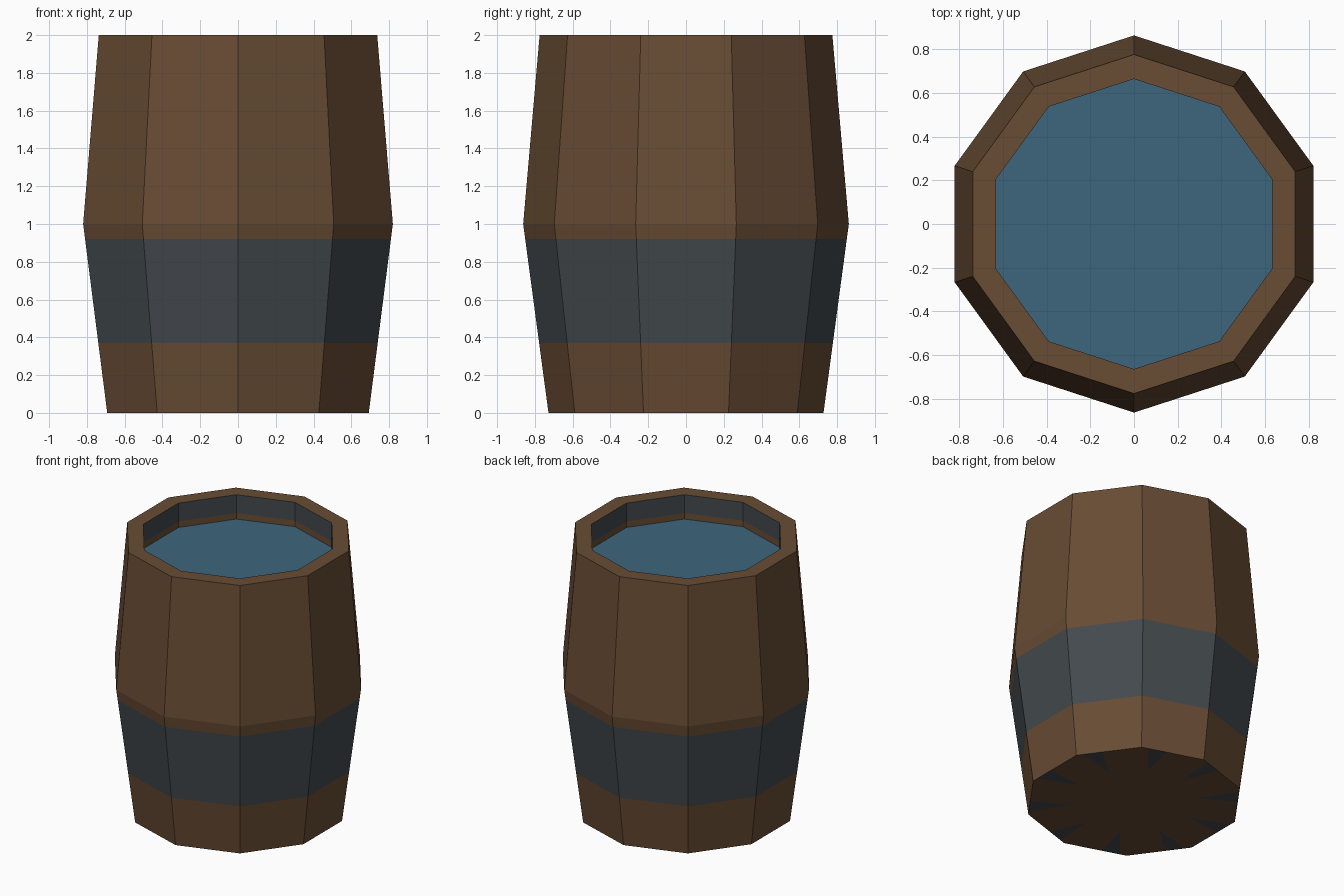
import bpy
import bmesh
from math import cos, sin, tau, pi
from mathutils import Vector

cube = bpy.data.objects.get("Cube")
if cube:
    bpy.data.objects.remove(cube, do_unlink=True)

SIDES = 10


def material(name, rgb):
    mat = bpy.data.materials.new(name)
    mat.use_nodes = True
    color = (*rgb, 1.0)
    mat.diffuse_color = color
    bsdf = next(n for n in mat.node_tree.nodes if n.type == "BSDF_PRINCIPLED")
    bsdf.inputs["Base Color"].default_value = color
    bsdf.inputs["Roughness"].default_value = 0.9
    return mat


wood = material("brown wood", (0.138, 0.072, 0.034))
iron = material("dark iron", (0.056, 0.067, 0.075))
water_blue = material("water blue", (0.048, 0.130, 0.202))
WOOD, IRON = 0, 1


def ring(radius, z):
    """Corner points of one ten-sided ring, with a corner facing the front."""
    return [Vector((radius * cos(a), radius * sin(a), z))
            for a in (-pi / 2 + tau * k / SIDES for k in range(SIDES))]


def finish(name, bm, mats):
    mesh = bpy.data.meshes.new(name)
    bm.to_mesh(mesh)
    bm.free()
    for mat in mats:
        mesh.materials.append(mat)
    obj = bpy.data.objects.new(name, mesh)
    bpy.context.collection.objects.link(obj)
    return obj


# Staves, hoop, rim and inner wall: radius, height, colour of the strip above
BOTTOM, BELLY, TOP, INNER = 0.728, 0.862, 0.775, 0.663


def lower_radius(z):
    return BOTTOM + (BELLY - BOTTOM) * z


profile = [
    (BOTTOM, 0.0, WOOD),
    (lower_radius(0.37), 0.37, IRON),
    (lower_radius(0.92), 0.92, WOOD),
    (BELLY, 1.0, WOOD),
    (TOP, 2.0, WOOD),
    (INNER, 2.0, IRON),
    (INNER, 1.865, WOOD),
    (INNER, 1.82, WOOD),
]
bm = bmesh.new()
rings = [[bm.verts.new(p) for p in ring(r, z)] for r, z, _ in profile]
for (lower, upper), (_, _, colour) in zip(zip(rings, rings[1:]), profile):
    for k in range(SIDES):
        n = (k + 1) % SIDES
        face = bm.faces.new((lower[k], lower[n], upper[n], upper[k]))
        face.material_index = colour

# Base with a dark wedge cut into each sector
centre = bm.verts.new((0, 0, 0))
for k in range(SIDES):
    a, b = rings[0][k], rings[0][(k + 1) % SIDES]
    start = bm.verts.new(a.co.lerp(b.co, 0.1))
    end = bm.verts.new(a.co.lerp(b.co, 0.4))
    tip = bm.verts.new(a.co.lerp(b.co, 0.25) * 0.6)
    for corners, colour in (((centre, tip, start, a), WOOD),
                            ((tip, end, start), IRON),
                            ((centre, b, end, tip), WOOD)):
        bm.faces.new(corners).material_index = colour
finish("barrel_body", bm, (wood, iron))

# Water surface
bm = bmesh.new()
bm.faces.new([bm.verts.new(p) for p in ring(INNER, 1.82)])
finish("water_surface", bm, (water_blue,))
